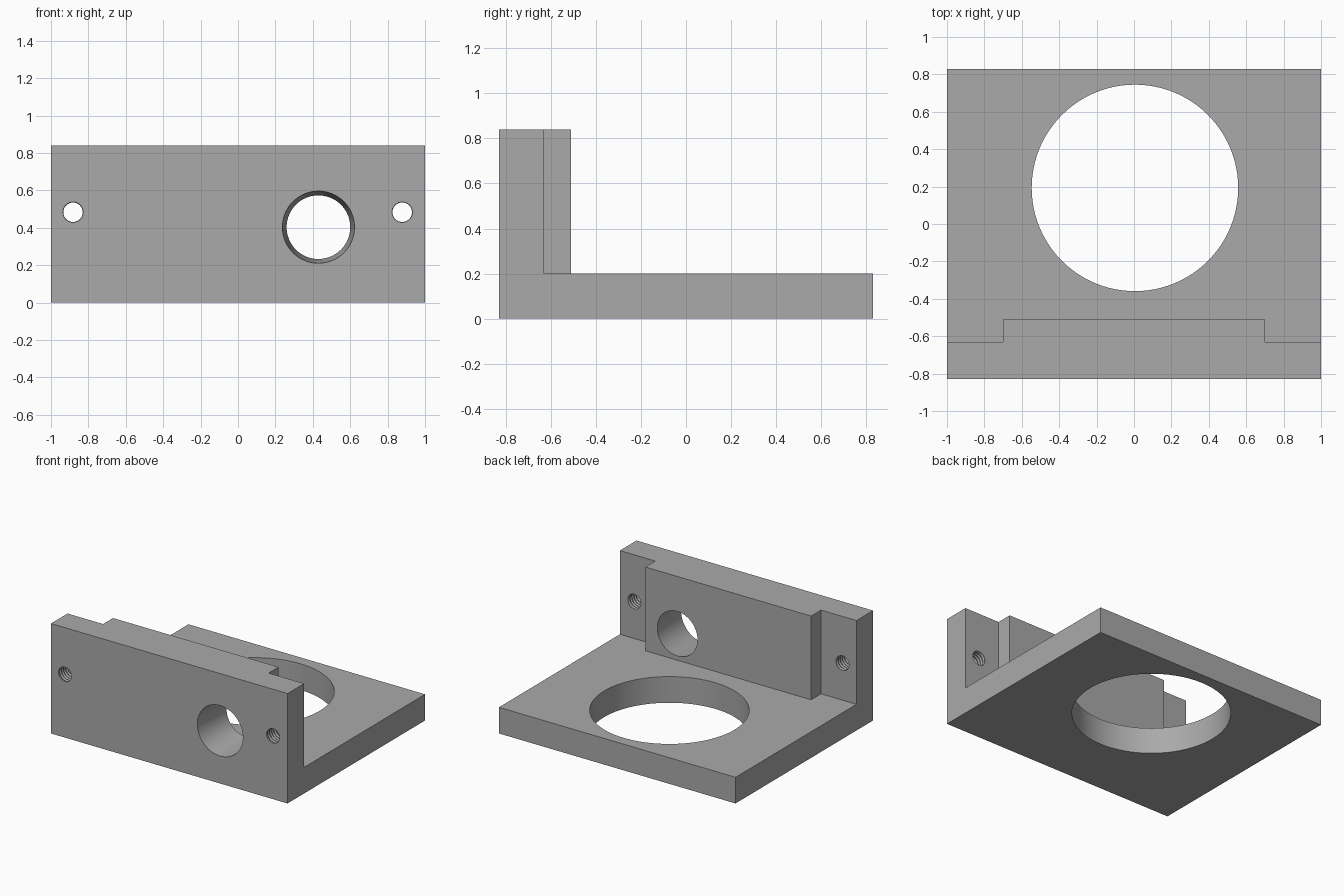
import bpy, bmesh, math
from mathutils import Vector

cube = bpy.data.objects.get("Cube")
if cube:
    bpy.data.objects.remove(cube, do_unlink=True)

FRONT, BACK = -0.83, 0.83
FLOOR, TOP = 0.2, 0.84

grey = bpy.data.materials.new("plain_grey")
grey.use_nodes = True
grey.diffuse_color = (0.4, 0.4, 0.4, 1)
grey.node_tree.nodes["Principled BSDF"].inputs["Base Color"].default_value = (0.4, 0.4, 0.4, 1)


def finish(bm, name):
    bmesh.ops.recalc_face_normals(bm, faces=bm.faces)
    mesh = bpy.data.meshes.new(name)
    bm.to_mesh(mesh)
    bm.free()
    mesh.materials.append(grey)
    obj = bpy.data.objects.new(name, mesh)
    bpy.context.collection.objects.link(obj)
    return obj


def prism(name, outline, low, high):
    """Extrude a plan outline from low to high."""
    bm = bmesh.new()
    face = bm.faces.new([bm.verts.new((x, y, low)) for x, y in outline])
    extruded = bmesh.ops.extrude_face_region(bm, geom=[face])["geom"]
    verts = [v for v in extruded if isinstance(v, bmesh.types.BMVert)]
    bmesh.ops.translate(bm, verts=verts, vec=(0, 0, high - low))
    return finish(bm, name)


def lathe(name, centre, axis, profile, sides):
    """Turn a profile of (radius, distance) pairs about the y or z axis."""
    bm = bmesh.new()
    rings = []
    for r, d in profile:
        ring = []
        for i in range(sides):
            a = math.tau * i / sides
            u, v = r * math.cos(a), r * math.sin(a)
            offset = (u, d, v) if axis == "y" else (u, v, d)
            ring.append(bm.verts.new(Vector(centre) + Vector(offset)))
        rings.append(ring)
    for a, b in zip(rings, rings[1:]):
        for i in range(sides):
            j = (i + 1) % sides
            bm.faces.new((a[i], a[j], b[j], b[i]))
    bm.faces.new(rings[0])
    bm.faces.new(rings[-1])
    return finish(bm, name)


# Solid block that becomes the L-shaped bracket
bracket = prism("bracket", [(-1, FRONT), (1, FRONT), (1, BACK), (-1, BACK)], 0, TOP)

# Space above the plate, leaving the upright wall with its thicker middle
step, thin, thick, out = 0.7, -0.63, -0.51, 1.2
clearance = prism("clearance_cutter",
                  [(-out, thin), (-step, thin), (-step, thick), (step, thick),
                   (step, thin), (out, thin), (out, out), (-out, out)], FLOOR, out)

# Large round opening in the plate and tapered bore in the wall
opening = lathe("plate_opening_cutter", (0.005, 0.193, 0), "z",
                [(0.552, -0.1), (0.552, 0.5)], 96)
bore = lathe("wall_bore_cutter", (0.43, FRONT, 0.403), "y",
             [(0.2, -0.1), (0.163, 0.42)], 64)

# Threaded screw holes through the thin ends of the wall
pitch = 0.0125
thread = [(0.052 if i % 2 else 0.058, -0.0312 + i * pitch) for i in range(23)]
screws = [lathe(f"{side}_screw_hole_cutter", (x, FRONT, 0.483), "y", thread, 32)
          for side, x in (("right", -0.882), ("left", 0.878))]

bpy.ops.object.select_all(action="DESELECT")
bracket.select_set(True)
bpy.context.view_layer.objects.active = bracket
for cutter in [clearance, opening, bore] + screws:
    cut = bracket.modifiers.new(cutter.name, "BOOLEAN")
    cut.operation = "DIFFERENCE"
    cut.solver = "EXACT"
    cut.object = cutter
    bpy.ops.object.modifier_apply(modifier=cut.name)
    bpy.data.objects.remove(cutter, do_unlink=True)

bpy.ops.object.shade_smooth_by_angle(angle=math.radians(25))
